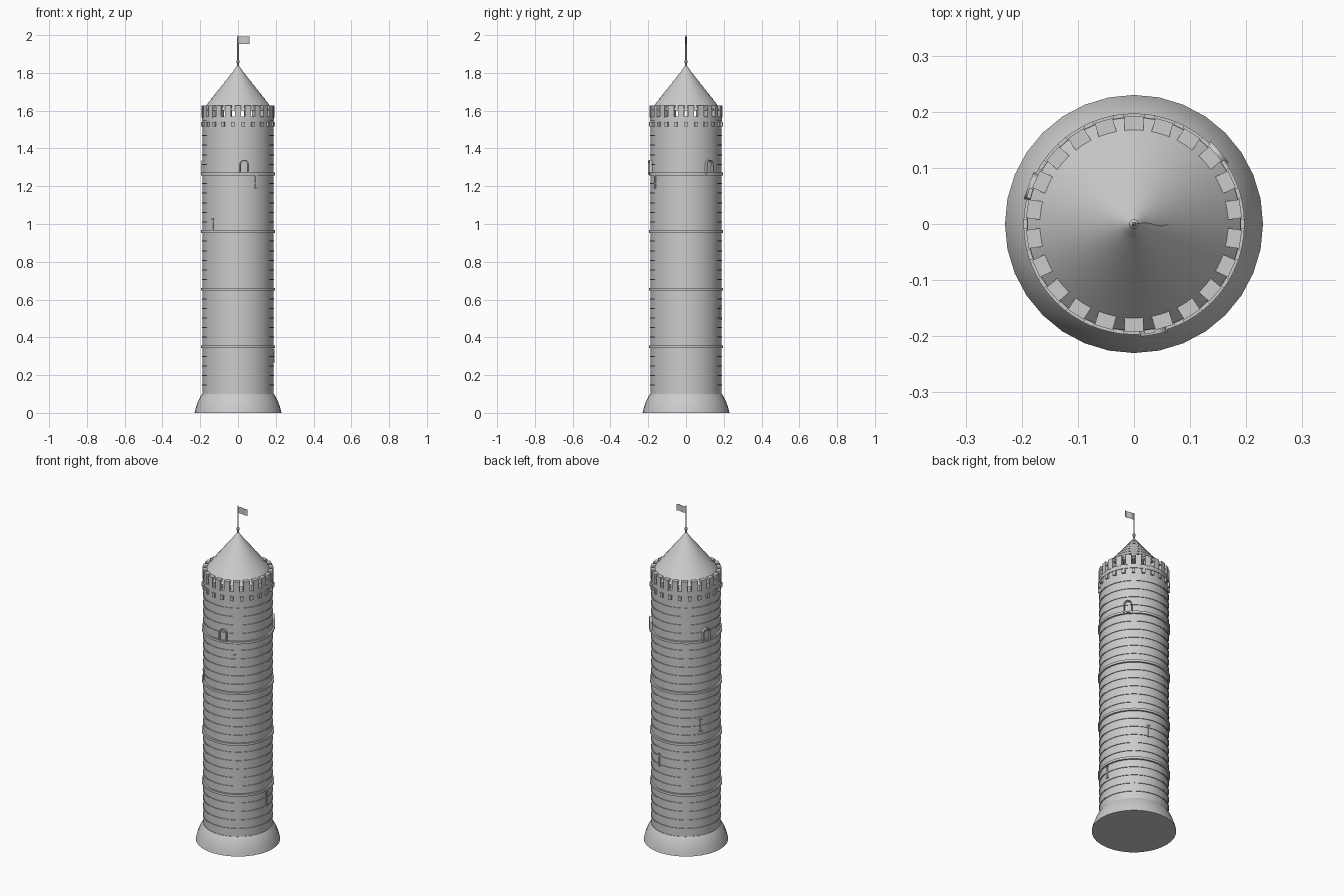
import bpy, bmesh, math
from mathutils import Matrix, Vector

if "Cube" in bpy.data.objects:
    bpy.data.objects.remove(bpy.data.objects["Cube"])

stone = bpy.data.materials.new("pale_grey_stone")
stone.diffuse_color = (0.6, 0.6, 0.6, 1)
stone.use_nodes = True
stone.node_tree.nodes["Principled BSDF"].inputs["Base Color"].default_value = stone.diffuse_color


def finish(name, bm, smooth=True):
    bmesh.ops.recalc_face_normals(bm, faces=bm.faces)
    me = bpy.data.meshes.new(name)
    bm.to_mesh(me)
    bm.free()
    me.materials.append(stone)
    ob = bpy.data.objects.new(name, me)
    bpy.context.collection.objects.link(ob)
    if smooth:
        bpy.ops.object.select_all(action='DESELECT')
        ob.select_set(True)
        bpy.context.view_layer.objects.active = ob
        bpy.ops.object.shade_smooth_by_angle(angle=math.radians(30))
    return ob


def lathe(name, profile, n):
    """Spin (radius, z) points round the z axis and close the ends."""
    bm = bmesh.new()
    rings = []
    for r, z in profile:
        rings.append([bm.verts.new((r * math.cos(2 * math.pi * i / n),
                                    r * math.sin(2 * math.pi * i / n), z)) for i in range(n)])
    for a, b in zip(rings, rings[1:]):
        for i in range(n):
            j = (i + 1) % n
            bm.faces.new((a[i], a[j], b[j], b[i]))
    bm.faces.new(rings[0][::-1])
    bm.faces.new(rings[-1])
    return finish(name, bm)


def block(bm, deg, r0, r1, width, z0, z1, side=0.0):
    """Box facing outward at an angle, between radii r0 and r1."""
    m = (Matrix.Rotation(math.radians(deg), 4, 'Z')
         @ Matrix.Translation(((r0 + r1) / 2, side, (z0 + z1) / 2))
         @ Matrix.Diagonal((r1 - r0, width, z1 - z0, 1)))
    bmesh.ops.create_cube(bm, size=1, matrix=m)


# flared foot
lathe("base_plinth", [(0.23, 0), (0.223, 0.03), (0.212, 0.06), (0.2, 0.085), (0.19, 0.1)], 32)

# shaft with thin raised stone courses, wider string course every sixth
R, TOP, STEP = 0.187, 1.57, 0.305 / 6
prof = [(R, 0.09)]
for k in range(-4, 24):
    z = 0.35 + k * STEP
    if k % 6 == 0 and k >= 0:
        r, h = 0.197, 0.007
    else:
        r, h = 0.191, 0.003
    if z > 0.11 and z < 1.5:
        prof += [(R, z - h), (r, z - h), (r, z + h), (R, z + h)]
prof += [(R, 1.545), (0.191, 1.545), (0.191, TOP)]
lathe("tower_shaft", prof, 64)

# corbels and battlement blocks
N = 22
bm = bmesh.new()
for i in range(N):
    block(bm, 90 + (i + 0.5) * 360 / N, 0.18, 0.197, 0.018, 1.515, 1.54)
finish("corbels", bm, False)
bm = bmesh.new()
for i in range(N):
    block(bm, 90 + i * 360 / N, 0.165, 0.192, 0.033, TOP - 0.005, 1.628)
finish("battlement_blocks", bm, False)

# conical roof with slightly stepped rows
rows, r_eave, z_eave, z_tip = 8, 0.188, 1.602, 1.84
prof = []
for k in range(rows):
    a, b = k / rows, (k + 1) / rows
    za, zb = z_eave + (z_tip - z_eave) * a, z_eave + (z_tip - z_eave) * b
    prof += [(r_eave * (1 - a) + 0.002, za), (max(r_eave * (1 - b), 0.003), zb)]
lathe("cone_roof", prof, 64)

# arched window frames
W, T, Z0, ZS = 0.024, 0.006, 1.268, 1.316
bm = bmesh.new()
for deg in (-80, 40, 160):
    rot = Matrix.Rotation(math.radians(deg), 4, 'Z')

    def arch(w):
        pts = [(w, Z0)] + [(w * math.cos(math.pi * i / 10), ZS + w * math.sin(math.pi * i / 10))
                           for i in range(11)] + [(-w, Z0)]
        return pts
    loops = []
    for x, w in ((0.18, W), (0.2, W), (0.2, W - T), (0.18, W - T)):
        loops.append([bm.verts.new(rot @ Vector((x, y, z))) for y, z in arch(w)])
    for a, b in zip(loops, loops[1:] + loops[:1]):
        for i in range(len(a) - 1):
            bm.faces.new((a[i], a[i + 1], b[i + 1], b[i]))
    for e in (0, -1):
        bm.faces.new([l[e] for l in loops])
    block(bm, deg, 0.18, 0.2, 2 * W + 0.004, Z0 - 0.006, Z0 + 0.001)
finish("window_frames", bm)

# arrow slits winding up the shaft
bm = bmesh.new()
for k in range(5):
    deg, z = 75 * k, 0.3 + 0.231 * k
    block(bm, deg, 0.18, 0.192, 0.008, z - 0.035, z + 0.035)
    for s in (-1, 1):
        block(bm, deg, 0.18, 0.194, 0.016, z + s * 0.034 - 0.003, z + s * 0.034 + 0.003)
finish("arrow_slits", bm, False)

# flagpole with a ball at the foot
lathe("flagpole", [(0.005, 1.825), (0.005, 1.85), (0.0085, 1.855), (0.0085, 1.863), (0.004, 1.869),
                   (0.004, 1.99), (0.001, 2.0)], 16)

# waving flag
bm = bmesh.new()
cols = 12
grid = []
for i in range(cols + 1):
    t = i / cols
    y = 0.004 * math.sin(t * 2 * math.pi) * t ** 0.5
    grid.append([[bm.verts.new((0.002 + 0.06 * t, y + s, z)) for z in (1.954, 1.992)]
                 for s in (-0.0008, 0.0008)])
for a, b in zip(grid, grid[1:]):
    ra = [a[0][0], a[0][1], a[1][1], a[1][0]]
    rb = [b[0][0], b[0][1], b[1][1], b[1][0]]
    for j in range(4):
        bm.faces.new((ra[j], ra[(j + 1) % 4], rb[(j + 1) % 4], rb[j]))
for g in (grid[0], grid[-1]):
    bm.faces.new((g[0][0], g[0][1], g[1][1], g[1][0]))
finish("flag", bm)
